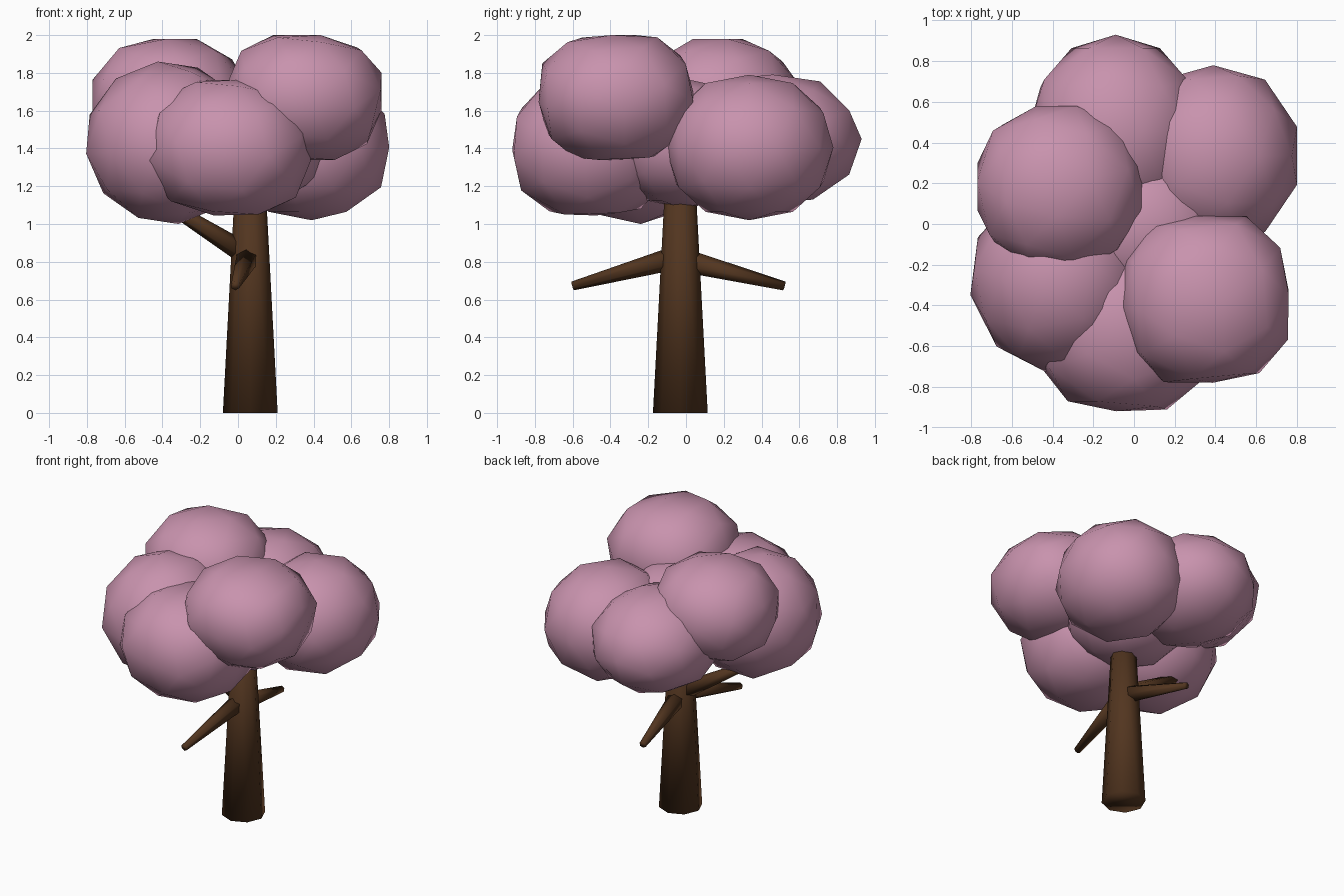
import bpy, bmesh, math
from mathutils import Vector, Euler

cube = bpy.data.objects.get("Cube")
if cube:
    bpy.data.objects.remove(cube, do_unlink=True)


def make_material(name, rgb):
    mat = bpy.data.materials.new(name)
    mat.use_nodes = True
    mat.diffuse_color = (*rgb, 1)
    mat.node_tree.nodes["Principled BSDF"].inputs["Base Color"].default_value = (*rgb, 1)
    return mat


blossom = make_material("blossom pink", (0.58, 0.29, 0.42))
bark = make_material("bark brown", (0.085, 0.036, 0.014))


def limb(name, start, end, r1, r2, sides):
    """Tapered, smooth-shaded cone running between two points."""
    start, end = Vector(start), Vector(end)
    axis = end - start
    bpy.ops.mesh.primitive_cone_add(vertices=sides, radius1=r1, radius2=r2,
                                    depth=axis.length, location=(start + end) / 2,
                                    rotation=axis.to_track_quat('Z', 'Y').to_euler())
    obj = bpy.context.object
    obj.name = name
    obj.data.materials.append(bark)
    bpy.ops.object.shade_smooth()


def foliage(name, centre, radii, turn, swell=1.1):
    """Low-poly ball, turned, swollen and flattened against its bounds."""
    bm = bmesh.new()
    bmesh.ops.create_icosphere(bm, subdivisions=2, radius=swell)
    rotation = Euler([math.radians(a) for a in turn]).to_matrix()
    for v in bm.verts:
        p = rotation @ v.co
        v.co = [max(-1, min(1, c)) * r for c, r in zip(p, radii)]
    for f in bm.faces:
        f.smooth = True
    mesh = bpy.data.meshes.new(name)
    bm.to_mesh(mesh)
    bm.free()
    mesh.materials.append(blossom)
    obj = bpy.data.objects.new(name, mesh)
    obj.location = centre
    bpy.context.collection.objects.link(obj)


# Trunk and branches
limb("trunk", (0.065, -0.03, 0), (0.065, -0.03, 1.3), 0.145, 0.076, 8)
limb("front_branch", (0.05, -0.06, 0.82), (-0.015, -0.6, 0.672), 0.062, 0.024, 6)
limb("back_branch", (0.06, 0.0, 0.805), (-0.015, 0.52, 0.672), 0.062, 0.024, 6)
limb("side_branch", (0.06, -0.03, 0.83), (-0.42, -0.05, 1.13), 0.06, 0.03, 6)

# Crown
foliage("front_foliage", (-0.045, -0.5, 1.405), (0.43, 0.42, 0.36), (35, 0, 10), 1.1)
foliage("right_foliage", (-0.37, -0.27, 1.43), (0.44, 0.46, 0.43), (0, -8, 28), 1.01)
foliage("upper_front_foliage", (0.35, -0.37, 1.67), (0.41, 0.41, 0.33), (37, 0, 20), 1.11)
foliage("upper_back_foliage", (-0.365, 0.18, 1.645), (0.405, 0.4, 0.335), (0, 20, 15), 1.09)
foliage("left_foliage", (0.39, 0.335, 1.405), (0.415, 0.445, 0.385), (0, 0, 0), 1.04)
foliage("back_foliage", (-0.09, 0.46, 1.45), (0.43, 0.47, 0.355), (-90, 18, 0), 1.01)
foliage("middle_foliage", (0.05, -0.01, 1.425), (0.42, 0.4, 0.345), (0, 0, 0), 1.02)
